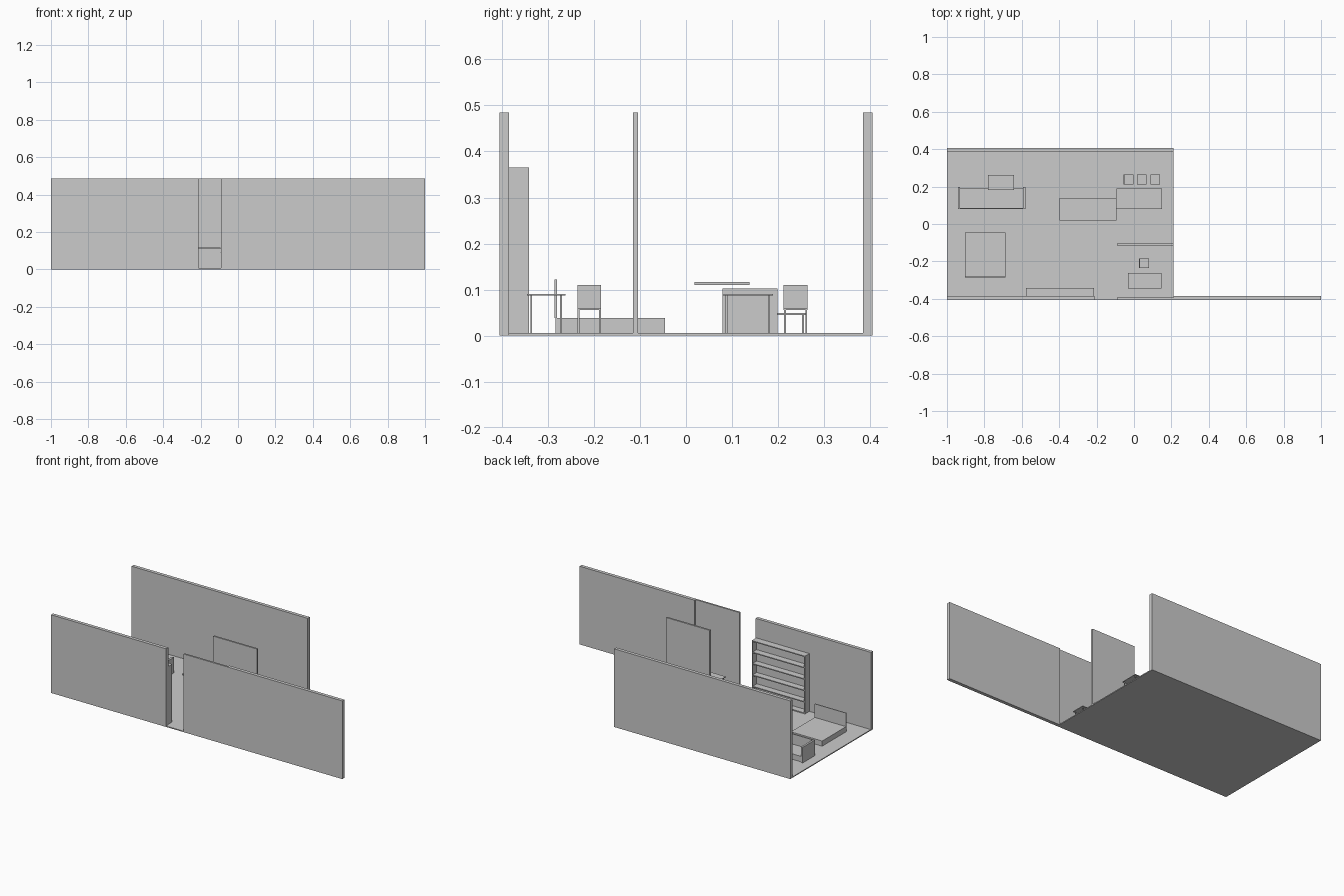
import bpy
import bmesh
from mathutils import Matrix, Vector

if "Cube" in bpy.data.objects:
    bpy.data.objects.remove(bpy.data.objects["Cube"])

grey = bpy.data.materials.new("plain_grey")
grey.diffuse_color = (0.6, 0.6, 0.6, 1)
grey.use_nodes = True
grey.node_tree.nodes["Principled BSDF"].inputs["Base Color"].default_value = grey.diffuse_color
FLOOR = 0.006


def make(name, *boxes):
    """One object made of boxes given as (x0, x1, y0, y1, z0, z1)."""
    bm = bmesh.new()
    for x0, x1, y0, y1, z0, z1 in boxes:
        centre = Vector((x0 + x1, y0 + y1, z0 + z1)) / 2
        size = Matrix.Diagonal((x1 - x0, y1 - y0, z1 - z0, 1))
        bmesh.ops.create_cube(bm, size=1, matrix=Matrix.Translation(centre) @ size)
    mesh = bpy.data.meshes.new(name)
    bm.to_mesh(mesh)
    bm.free()
    mesh.materials.append(grey)
    obj = bpy.data.objects.new(name, mesh)
    bpy.context.collection.objects.link(obj)
    return obj


def legs(x0, x1, y0, y1, top, inset, t=0.004):
    """Four square legs set in from the corners."""
    return [(x, x + t, y, y + t, FLOOR, top)
            for x in (x0 + inset, x1 - inset - t)
            for y in (y0 + inset, y1 - inset - t)]


def table(name, x0, x1, y0, y1, top, t=0.004, inset=0.007):
    make(name, (x0, x1, y0, y1, top - t, top),
         *legs(x0, x1, y0, y1, top - t, inset))


def chair(name, x, y, w=0.052):
    make(name, (x, x + w, y, y + w, 0.056, 0.060),
         (x, x + 0.004, y, y + w, 0.060, 0.11),
         *legs(x, x + w, y, y + w, 0.056, 0.001))


# Floor and walls
make("floor", (-1, 0.21, -0.405, 0.405, 0, FLOOR))
make("back_wall", (-1, 0.21, 0.384, 0.405, 0, 0.485))
make("front_wall_left", (-1, -0.21, -0.405, -0.384, 0, 0.485))
make("front_wall_thin", (-0.09, 0.21, -0.405, -0.394, 0, 0.485))
make("front_wall_long", (0.21, 1, -0.405, -0.384, 0, 0.485))
make("partition_wall", (-0.09, 0.21, -0.115, -0.104, FLOOR, 0.485))

# Bookcase with open shelves towards the room
bx0, bx1, by0, by1, btop, t = -0.578, -0.213, -0.384, -0.341, 0.365, 0.006
shelves = []
for i in range(6):
    z = FLOOR + i * (btop - t - FLOOR) / 5
    shelves.append((bx0 + t, bx1 - t, by0, by1, z, z + t))
make("bookcase", (bx0, bx0 + t, by0, by1, FLOOR, btop),
     (bx1 - t, bx1, by0, by1, FLOOR, btop),
     (bx0 + t, bx1 - t, by0, by0 + 0.003, FLOOR, btop), *shelves)

# Bed with its headboard
make("bed", (-0.903, -0.688, -0.283, -0.046, FLOOR, 0.038))
make("headboard", (-0.903, -0.688, -0.285, -0.280, 0.038, 0.122))

# Sofa: seat, back and two arms, with the low table in front
make("sofa_seat", (-0.929, -0.593, 0.084, 0.193, FLOOR, 0.04))
make("sofa_back", (-0.929, -0.593, 0.079, 0.086, FLOOR, 0.103))
make("sofa_arms", (-0.941, -0.929, 0.079, 0.199, FLOOR, 0.103),
     (-0.593, -0.580, 0.079, 0.199, FLOOR, 0.103))
table("coffee_table", -0.781, -0.642, 0.183, 0.263, 0.049)

# Hanging counter slab and dining table
make("counter_slab", (-0.398, -0.094, 0.018, 0.138, 0.110, 0.117))
table("dining_table", -0.094, 0.15, 0.079, 0.189, 0.091)
for i in range(3):
    chair(f"dining_chair_{i + 1}", -0.056 + i * 0.072, 0.212)

# Desk and its chair
table("desk", -0.032, 0.148, -0.345, -0.262, 0.091)
chair("desk_chair", 0.028, -0.236)
